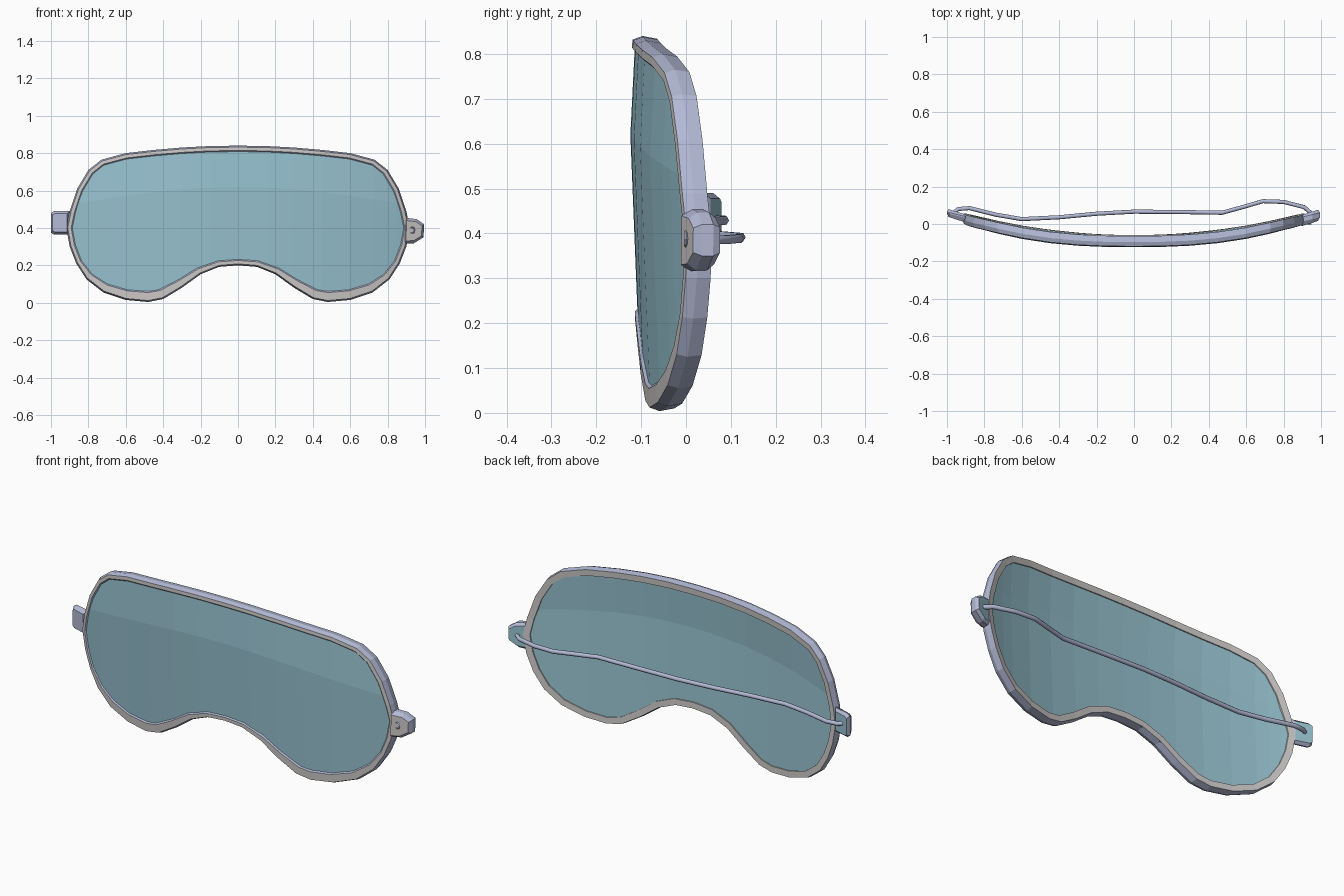
import bpy, bmesh, math
from mathutils import Vector

cube = bpy.data.objects.get("Cube")
if cube:
    bpy.data.objects.remove(cube)


def material(name, rgb):
    m = bpy.data.materials.new(name)
    m.use_nodes = True
    m.diffuse_color = (*rgb, 1)
    m.node_tree.nodes["Principled BSDF"].inputs["Base Color"].default_value = (*rgb, 1)
    return m


BLUE = material("lens blue", (0.31, 0.54, 0.63))
LAVENDER = material("frame lavender", (0.45, 0.49, 0.67))
GREY = material("warm grey", (0.61, 0.59, 0.58))


def make_object(name, bm, mats):
    bmesh.ops.recalc_face_normals(bm, faces=bm.faces[:])
    mesh = bpy.data.meshes.new(name)
    bm.to_mesh(mesh)
    bm.free()
    for m in mats:
        mesh.materials.append(m)
    obj = bpy.data.objects.new(name, mesh)
    bpy.context.collection.objects.link(obj)
    return obj


# Curved front surface with a soft horizontal crease
def crease(x):
    return 0.52 + 0.1 * math.cos(1.7 * x)


def surface(x, z):
    d = z - crease(x)
    slope = 0.05 if d > 0 else -0.04
    return -0.13 + 0.13 * abs(x / 0.92) ** 2.5 + slope * d


# Half outline from the brow centre round to the nose bridge
half = [(0, .84), (.15, .838), (.3, .83), (.45, .817), (.6, .8), (.73, .765), (.8, .71),
        (.86, .61), (.9, .49), (.918, .4), (.9, .3), (.865, .21), (.81, .125), (.72, .055),
        (.6, .015), (.48, .004), (.4, .02), (.3, .08), (.2, .152), (.1, .192), (0, .2)]
outline = half + [(-x, z) for x, z in half[-2:0:-1]]
count = len(outline)


def inset(i, d):
    a, b = outline[i - 1], outline[(i + 1) % count]
    t = Vector((b[0] - a[0], b[1] - a[1])).normalized()
    return outline[i][0] + t.y * d, outline[i][1] - t.x * d


# Frame: a faceted section swept round the outline
bm = bmesh.new()
rings = []
for i in range(count):
    w = 0.026 + 0.025 * max(0, 1 - outline[i][1] / 0.2)
    section = [(w, 0), (.008, 0), (0, .022), (.006, .055), (.038, .055), (.038, .03), (w + .01, .01)]
    ring = []
    for d, depth in section:
        x, z = inset(i, d)
        ring.append(bm.verts.new((x, surface(x, z) + depth, z)))
    rings.append(ring)
sides = len(rings[0])
for i in range(count):
    a, b = rings[i], rings[(i + 1) % count]
    for k in range(sides):
        n = (k + 1) % sides
        f = bm.faces.new((a[k], b[k], b[n], a[n]))
        f.material_index = 1 if k in (0, 3, 4) else 0
make_object("frame", bm, [LAVENDER, GREY])

# Lens: vertical strips filling the frame, with thickness
inner = [inset(i, 0.014) for i in range(len(half))]
low = min(range(len(inner)), key=lambda i: abs(inner[i][1] - 0.4))


def height(points, x):
    points = sorted(points)
    for (xa, za), (xb, zb) in zip(points, points[1:]):
        if xa <= x <= xb:
            return za + (zb - za) * (x - xa) / max(xb - xa, 1e-6)
    return points[-1][1]


xs = sorted({round(p[0], 3) for p in inner[:low] if p[0] > 0.01} | {0.0})
xs = [-x for x in xs[:0:-1]] + xs
bm = bmesh.new()
layers = []
for depth in (.006, .049):
    columns = []
    for x in xs:
        top = height(inner[:low + 1], abs(x))
        bottom = height(inner[low:], abs(x))
        mid = min(crease(x), top - 0.02)
        levels = (top, mid, (mid + bottom) / 2, bottom)
        columns.append([bm.verts.new((x, surface(x, z) + depth, z)) for z in levels])
    for a, b in zip(columns, columns[1:]):
        for k in range(len(a) - 1):
            bm.faces.new((a[k], b[k], b[k + 1], a[k + 1]))
    layers.append(columns)
bmesh.ops.bridge_loops(bm, edges=[e for e in bm.edges if e.is_boundary])
make_object("lens", bm, [BLUE])


# Side clips: bevelled blocks extruded front to back
def clip(name, shape, front, back, mats, face_index, back_index):
    bm = bmesh.new()
    cx = sum(p[0] for p in shape) / len(shape)
    cz = sum(p[1] for p in shape) / len(shape)
    loops = []
    for y, s in ((front, .78), (front + .02, 1), (back - .015, 1), (back, .8)):
        loops.append([bm.verts.new((cx + (x - cx) * s, y + 0.25 * (abs(x) - .93), cz + (z - cz) * s))
                      for x, z in shape])
    bm.faces.new(loops[0]).material_index = face_index
    bm.faces.new(loops[-1]).material_index = back_index
    for a, b in zip(loops, loops[1:]):
        for k in range(len(a)):
            n = (k + 1) % len(a)
            bm.faces.new((a[k], a[n], b[n], b[k]))
    return make_object(name, bm, mats)


clip("left_clip", [(.885, .315), (.94, .318), (.992, .35), (.995, .42), (.955, .447), (.89, .455)],
     0.0, 0.06, [LAVENDER, GREY, BLUE], 1, 2)
clip("right_clip", [(-.9, .365), (-.985, .365), (-1, .375), (-1, .48), (-.985, .49), (-.9, .49)],
     0.02, 0.062, [LAVENDER, GREY, BLUE], 0, 2)

# Rivet on the left clip
bpy.ops.mesh.primitive_torus_add(location=(.93, .0, .388), rotation=(math.pi / 2, 0, 0),
                                 major_radius=.016, minor_radius=.004,
                                 major_segments=8, minor_segments=4)
rivet = bpy.context.object
rivet.name = "clip_rivet"
rivet.data.materials.append(LAVENDER)

# Strap: thin cord behind the lens
path = [(-.97, .055), (-.94, .08), (-.88, .085), (-.74, .05), (-.6, .026), (-.4, .036), (-.2, .055),
        (0, .066), (.25, .064), (.47, .06), (.58, .09), (.69, .122), (.8, .118), (.91, .09), (.95, .055)]
curve = bpy.data.curves.new("strap", "CURVE")
curve.dimensions = "3D"
curve.bevel_depth = 0.011
curve.bevel_resolution = 1
curve.use_fill_caps = True
spline = curve.splines.new("POLY")
spline.points.add(len(path) - 1)
for p, (x, y) in zip(spline.points, path):
    p.co = (x, y, 0.408 - 0.024 * x, 1)
curve.materials.append(LAVENDER)
strap = bpy.data.objects.new("strap", curve)
bpy.context.collection.objects.link(strap)
